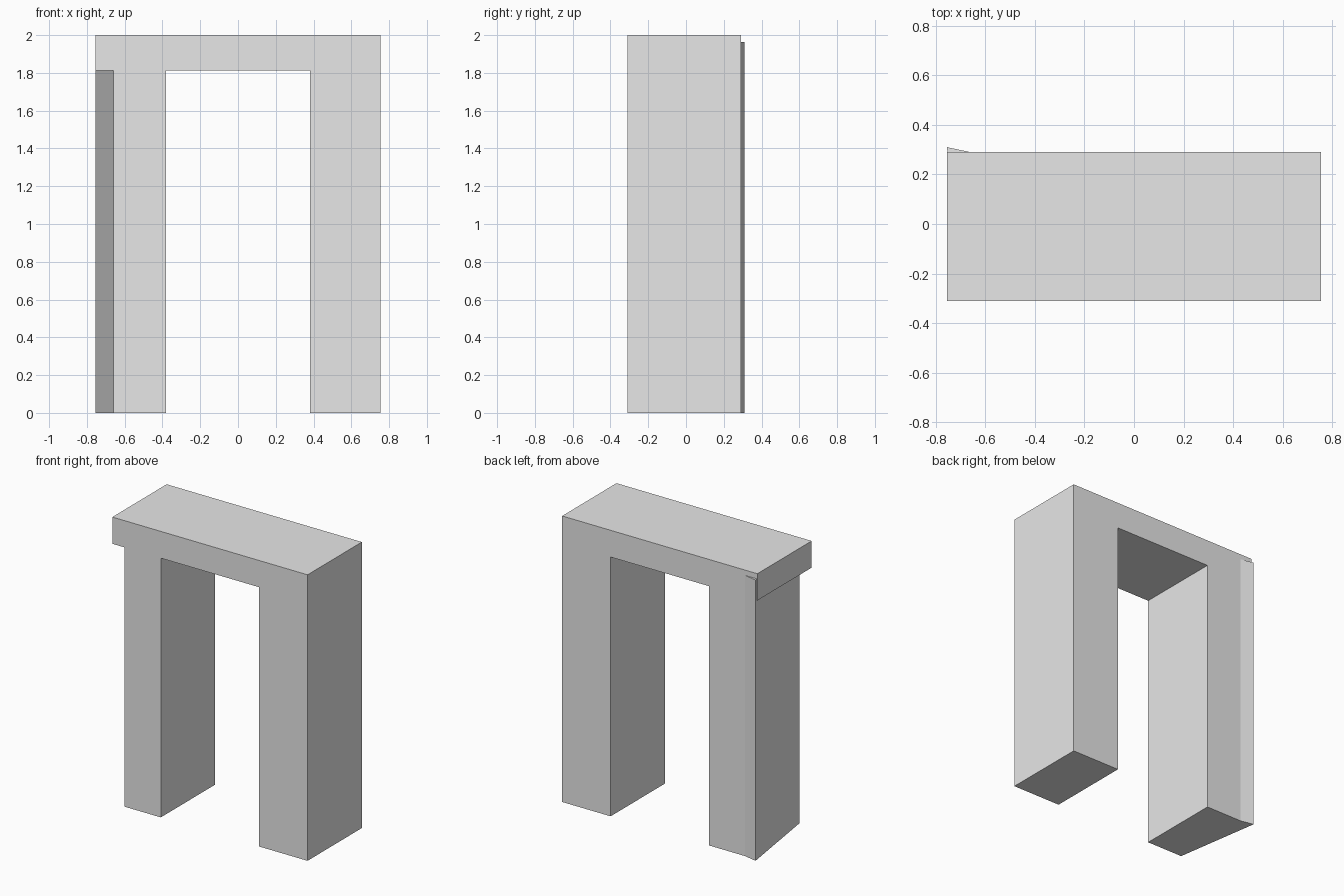
import bpy
import bmesh

cube = bpy.data.objects.get("Cube")
if cube:
    bpy.data.objects.remove(cube, do_unlink=True)

grey = bpy.data.materials.new("light grey")
grey.use_nodes = True
colour = (0.8, 0.8, 0.8, 1)
grey.diffuse_color = colour
grey.node_tree.nodes["Principled BSDF"].inputs["Base Color"].default_value = colour

WIDTH = 0.755    # half width of the arch
INNER = 0.38     # half width of the opening
FRONT, BACK = -0.31, 0.29
HEAD = 1.813     # height of the opening
TOP = 2.0


def prism(name, profile, depth):
    """Extrude a closed outline by a depth vector into a flat-faced solid."""
    mesh = bpy.data.meshes.new(name)
    bm = bmesh.new()
    face = bm.faces.new([bm.verts.new(p) for p in profile])
    grown = bmesh.ops.extrude_face_region(bm, geom=[face], use_keep_orig=True)
    verts = [v for v in grown["geom"] if isinstance(v, bmesh.types.BMVert)]
    bmesh.ops.translate(bm, verts=verts, vec=depth)
    bmesh.ops.recalc_face_normals(bm, faces=bm.faces)
    bm.to_mesh(mesh)
    bm.free()
    mesh.materials.append(grey)
    obj = bpy.data.objects.new(name, mesh)
    bpy.context.collection.objects.link(obj)
    return obj


# Lintel, left leg and the inner part of the right leg as one outline
NOTCH = -0.66
outline = [(-WIDTH, TOP), (-WIDTH, HEAD), (NOTCH, HEAD), (NOTCH, 0),
           (-INNER, 0), (-INNER, HEAD), (INNER, HEAD), (INNER, 0),
           (WIDTH, 0), (WIDTH, TOP)]
prism("arch_frame", [(x, FRONT, z) for x, z in outline], (0, BACK - FRONT, 0))

# Skewed outer wedge of the right leg, its top buried in the lintel
wedge = [(NOTCH, FRONT), (NOTCH, BACK), (-WIDTH, 0.31)]
prism("right_leg_wedge", [(x, y, 0) for x, y in wedge], (0, 0, 1.963))
